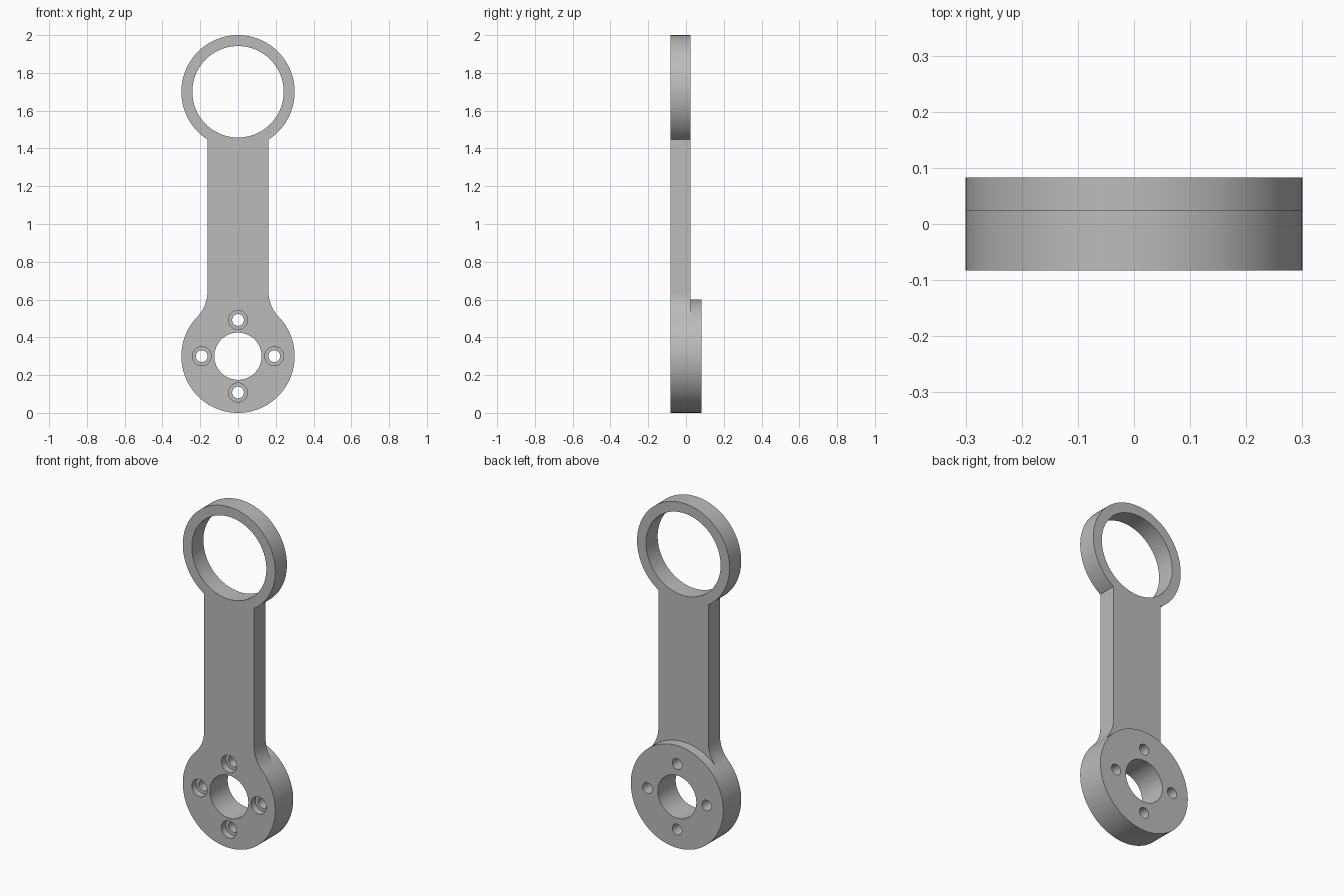
import bpy, bmesh
from math import sin, cos, pi, atan2, asin, sqrt, ceil

cube = bpy.data.objects.get("Cube")
if cube:
    bpy.data.objects.remove(cube, do_unlink=True)

FRONT, STEP, BACK = -0.083, 0.025, 0.083
R, HALF = 0.3, 0.162            # end radius, half width of the shank
LOW, HIGH = 0.3, 1.7            # heights of the two end centres
FILLET_Z = 0.64

steel = bpy.data.materials.new("plain grey")
steel.use_nodes = True
grey = (0.5, 0.5, 0.5, 1)
steel.diffuse_color = grey
steel.node_tree.nodes["Principled BSDF"].inputs["Base Color"].default_value = grey


def arc(cx, cz, r, a, b):
    n = max(8, ceil(abs(b - a) / (pi / 64)))
    return [(cx + r * cos(a + (b - a) * i / n), cz + r * sin(a + (b - a) * i / n))
            for i in range(n + 1)]


def prism(name, points, y0, y1):
    """Closed x-z outline extruded along y."""
    bm = bmesh.new()
    face = bm.faces.new([bm.verts.new((x, y0, z)) for x, z in points])
    ext = bmesh.ops.extrude_face_region(bm, geom=[face])
    moved = [v for v in ext["geom"] if isinstance(v, bmesh.types.BMVert)]
    bmesh.ops.translate(bm, verts=moved, vec=(0, y1 - y0, 0))
    bmesh.ops.recalc_face_normals(bm, faces=bm.faces)
    mesh = bpy.data.meshes.new(name)
    bm.to_mesh(mesh)
    bm.free()
    mesh.materials.append(steel)
    obj = bpy.data.objects.new(name, mesh)
    bpy.context.collection.objects.link(obj)
    return obj


def disc(name, x, z, r, y0, y1):
    return prism(name, arc(x, z, r, 0, 2 * pi)[:-1], y0, y1)


def combine(target, tool, operation):
    mod = target.modifiers.new(tool.name, "BOOLEAN")
    mod.operation, mod.object, mod.solver = operation, tool, "EXACT"
    bpy.context.view_layer.objects.active = target
    bpy.ops.object.modifier_apply(modifier=mod.name)
    bpy.data.objects.remove(tool, do_unlink=True)


# Right half of the arm outline: hub arc, tangent fillet, shank, ring arc
rise = FILLET_Z - LOW
fillet = (HALF**2 + rise**2 - R**2) / (2 * (R - HALF))
tangent = atan2(rise, HALF + fillet)
half = arc(0, LOW, R, -pi / 2, tangent)
half += arc(HALF + fillet, FILLET_Z, fillet, tangent + pi, pi)[1:]
half += arc(0, HIGH, R, -atan2(sqrt(R**2 - HALF**2), HALF), pi / 2)
outline = half + [(-x, z) for x, z in reversed(half[1:-1])]
arm = prism("link_arm", outline, FRONT, STEP)

# Raised hub on the back
combine(arm, disc("hub", 0, LOW, R, STEP, BACK), "UNION")

# Ring opening and hub bore
combine(arm, disc("ring_opening", 0, HIGH, 0.242, -0.2, 0.2), "DIFFERENCE")
combine(arm, disc("hub_bore", 0, LOW, 0.125, -0.2, 0.2), "DIFFERENCE")

# Four counterbored screw holes
for i in range(4):
    x, z = 0.192 * cos(i * pi / 2), LOW + 0.192 * sin(i * pi / 2)
    combine(arm, disc("screw_hole", x, z, 0.031, -0.2, 0.2), "DIFFERENCE")
    combine(arm, disc("counterbore", x, z, 0.05, -0.2, FRONT + 0.04), "DIFFERENCE")

bpy.ops.object.select_all(action="DESELECT")
arm.select_set(True)
bpy.context.view_layer.objects.active = arm
bpy.ops.object.shade_smooth_by_angle(angle=pi / 6)
